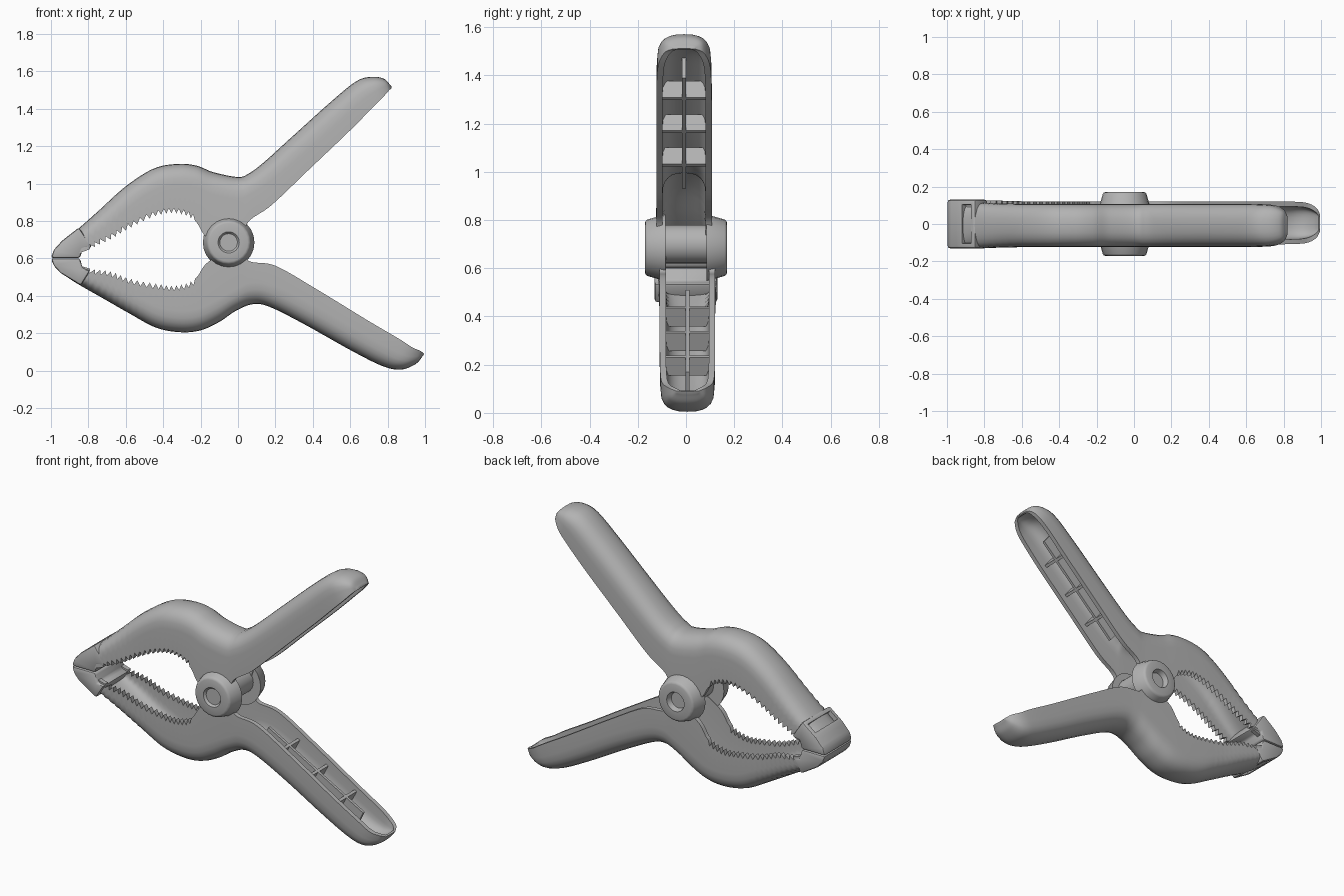
import bpy, bmesh, math
from mathutils import Vector, Matrix

if "Cube" in bpy.data.objects:
    bpy.data.objects.remove(bpy.data.objects["Cube"])

grey = bpy.data.materials.new("clamp grey")
grey.use_nodes = True
COLOR = (0.45, 0.45, 0.45, 1)
grey.diffuse_color = COLOR
for node in grey.node_tree.nodes:
    if node.type == "BSDF_PRINCIPLED":
        node.inputs["Base Color"].default_value = COLOR


def finish(name, bm, angle=40):
    bmesh.ops.recalc_face_normals(bm, faces=bm.faces)
    mesh = bpy.data.meshes.new(name)
    bm.to_mesh(mesh)
    bm.free()
    obj = bpy.data.objects.new(name, mesh)
    bpy.context.collection.objects.link(obj)
    mesh.materials.append(grey)
    bpy.ops.object.select_all(action="DESELECT")
    obj.select_set(True)
    bpy.context.view_layer.objects.active = obj
    bpy.ops.object.shade_smooth_by_angle(angle=math.radians(angle))
    return obj


def spline(stations, steps):
    """Catmull-Rom through the stations."""
    pts = [Vector(s) for s in stations]
    pts = [2 * pts[0] - pts[1]] + pts + [2 * pts[-1] - pts[-2]]
    out = []
    for a, b, c, d in zip(pts, pts[1:], pts[2:], pts[3:]):
        for k in range(steps):
            t = k / steps
            out.append(b + (c - a) * t / 2 + (2 * a - 5 * b + 4 * c - d) * t * t / 2
                       + (3 * b - a - 3 * c + d) * t ** 3 / 2)
    return out + [pts[-2]]


def shell(w, depth, n=12):
    """Arch of (y, height): straight walls with a rounded back."""
    r = min(w, depth * 0.6)
    arch = [(-w, 0)]
    for k in range(n + 1):
        a = math.pi * k / n
        c, s = math.cos(a), math.sin(a)
        arch.append((-w * math.copysign(abs(c) ** 0.8, c), depth - r + r * abs(s) ** 0.8))
    return arch + [(w, 0)]


def arm(name, stations, yc):
    """Hollow arm lofted along pairs of back and rim points, with toothed jaw."""
    bm = bmesh.new()
    rings = []
    for i, (ox, oz, ix, iz, w) in enumerate(spline(stations, 8)):
        back, rim = Vector((ox, yc, oz)), Vector((ix, yc, iz))
        up = (back - rim).normalized()
        if -0.8 < ix < -0.24 and i % 2:
            rim += up * 0.028
        depth = (back - rim).length
        wall = min(0.026, w * 0.4)
        loop = shell(w, depth) + shell(w - wall, max(depth - 0.04, depth * 0.1))[::-1]
        rings.append([bm.verts.new(rim + up * h + Vector((0, y, 0))) for y, h in loop])
    for r1, r2 in zip(rings, rings[1:]):
        for k in range(len(r1)):
            j = (k + 1) % len(r1)
            bm.faces.new((r1[k], r1[j], r2[j], r2[k]))
    half = len(rings[0]) // 2
    for ring in (rings[0], rings[-1]):
        for k in range(half - 1):
            bm.faces.new((ring[k], ring[k + 1], ring[-2 - k], ring[-1 - k]))
    return finish(name, bm)


def plate(name, points, y0, y1, bevel=0.0, pocket=None):
    """Prism from an x-z outline; optionally one side face is sunk."""
    bm = bmesh.new()
    face = bm.faces.new([bm.verts.new((x, y0, z)) for x, z in points])
    new = bmesh.ops.extrude_face_region(bm, geom=[face])["geom"]
    bmesh.ops.translate(bm, vec=(0, y1 - y0, 0),
                        verts=[v for v in new if isinstance(v, bmesh.types.BMVert)])
    bmesh.ops.recalc_face_normals(bm, faces=bm.faces)
    if bevel:
        bmesh.ops.bevel(bm, geom=bm.edges[:], offset=bevel, segments=2,
                        affect="EDGES", profile=0.5)
    if pocket:
        side = max(bm.faces, key=lambda f: f.normal.dot(Vector(pocket)) * f.calc_area())
        bmesh.ops.inset_region(bm, faces=[side], thickness=0.02)
        bmesh.ops.inset_region(bm, faces=[side], thickness=0.003, depth=-0.03)
    return finish(name, bm)


def handle_ribs(name, start, end, down, yc):
    """Long middle rib and cross ribs inside a handle."""
    a, b, n = Vector(start), Vector(end), Vector(down)
    plate(name + "_long_rib", [a, b, b + n, a + n], yc - 0.008, yc + 0.008)
    along = (b - a).normalized() * 0.016
    for k, t in enumerate((0.2, 0.5, 0.8)):
        p = a.lerp(b, t)
        plate(f"{name}_cross_rib_{k}",
              [p, p + along, p + along + n * 0.75, p + n * 0.75], yc - 0.095, yc + 0.095)


# Arms: back x, back z, rim x, rim z, half width
upper = [
    (-.95, .675, -.87, .62, .122), (-.88, .735, -.79, .65, .12), (-.75, .85, -.68, .70, .118),
    (-.6, .985, -.57, .765, .115), (-.45, 1.08, -.44, .825, .115), (-.32, 1.105, -.33, .84, .115),
    (-.22, 1.095, -.23, .8, .115), (-.13, 1.06, -.16, .71, .115), (0, 1.035, 0, .7, .115),
    (.06, 1.055, .06, .8, .115), (.14, 1.115, .18, .885, .115), (.3, 1.26, .38, 1.075, .115),
    (.5, 1.44, .58, 1.265, .115), (.63, 1.545, .7, 1.385, .113), (.71, 1.57, .765, 1.45, .105),
    (.78, 1.56, .805, 1.495, .08), (.82, 1.52, .822, 1.51, .045)]
lower = [
    (-.95, .525, -.87, .57, .122), (-.86, .465, -.79, .545, .12), (-.72, .385, -.68, .53, .118),
    (-.58, .305, -.57, .49, .115), (-.44, .23, -.44, .465, .115), (-.31, .205, -.33, .455, .115),
    (-.2, .215, -.23, .49, .115), (-.1, .26, -.16, .58, .115), (-.01, .32, 0, .66, .115),
    (.08, .355, .06, .585, .115), (.17, .34, .2, .56, .115), (.35, .25, .42, .435, .115),
    (.6, .11, .69, .27, .115), (.77, .025, .86, .17, .113), (.87, .005, .93, .125, .105),
    (.95, .035, .975, .105, .08), (.99, .08, .995, .09, .045)]
arm("upper_arm", upper, -0.008)
arm("lower_arm", lower, 0.006)
handle_ribs("upper_handle", (.17, .93), (.66, 1.39), (-.07, .09), -0.008)
handle_ribs("lower_handle", (.2, .51), (.82, .17), (-.05, -.1), 0.006)

# Solid jaw tips with a sunken pocket on the back
plate("upper_jaw_tip", [(-1, .602), (-.985, .645), (-.94, .695), (-.85, .765), (-.78, .66),
                        (-.83, .65), (-.845, .602)], -0.13, 0.13, 0.012, (-.6, 0, .8))
plate("lower_jaw_tip", [(-1, .6), (-.985, .56), (-.95, .522), (-.84, .455), (-.79, .535),
                        (-.83, .545), (-.845, .6)], -0.13, 0.13, 0.012, (-.5, 0, -.85))

# Pivot hubs: tapered bosses with a shallow round recess
for name, side in (("front_hub", -1), ("back_hub", 1)):
    bm = bmesh.new()
    bmesh.ops.create_cone(bm, cap_ends=True, segments=24, radius1=0.138, radius2=0.114, depth=0.085)
    cap = max(bm.faces, key=lambda f: f.calc_center_median().z)
    bmesh.ops.bevel(bm, geom=list(cap.edges), offset=0.012, segments=2, affect="EDGES", profile=0.5)
    cap = max(bm.faces, key=lambda f: f.calc_center_median().z)
    bmesh.ops.inset_region(bm, faces=[cap], thickness=0.045)
    bmesh.ops.inset_region(bm, faces=[cap], thickness=0.01, depth=-0.012 if side < 0 else -0.03)
    bmesh.ops.transform(bm, verts=bm.verts, matrix=Matrix.Translation((-.05, side * .1285, .685))
                        @ Matrix.Rotation(-side * math.pi / 2, 4, "X"))
    finish(name, bm, 35)

# Barrel joining the hubs
bm = bmesh.new()
bmesh.ops.create_cone(bm, cap_ends=True, segments=24, radius1=0.08, radius2=0.08, depth=0.2,
                      matrix=Matrix.Translation((-.04, 0, .7)) @ Matrix.Rotation(math.pi / 2, 4, "X"))
finish("pivot_barrel", bm)
